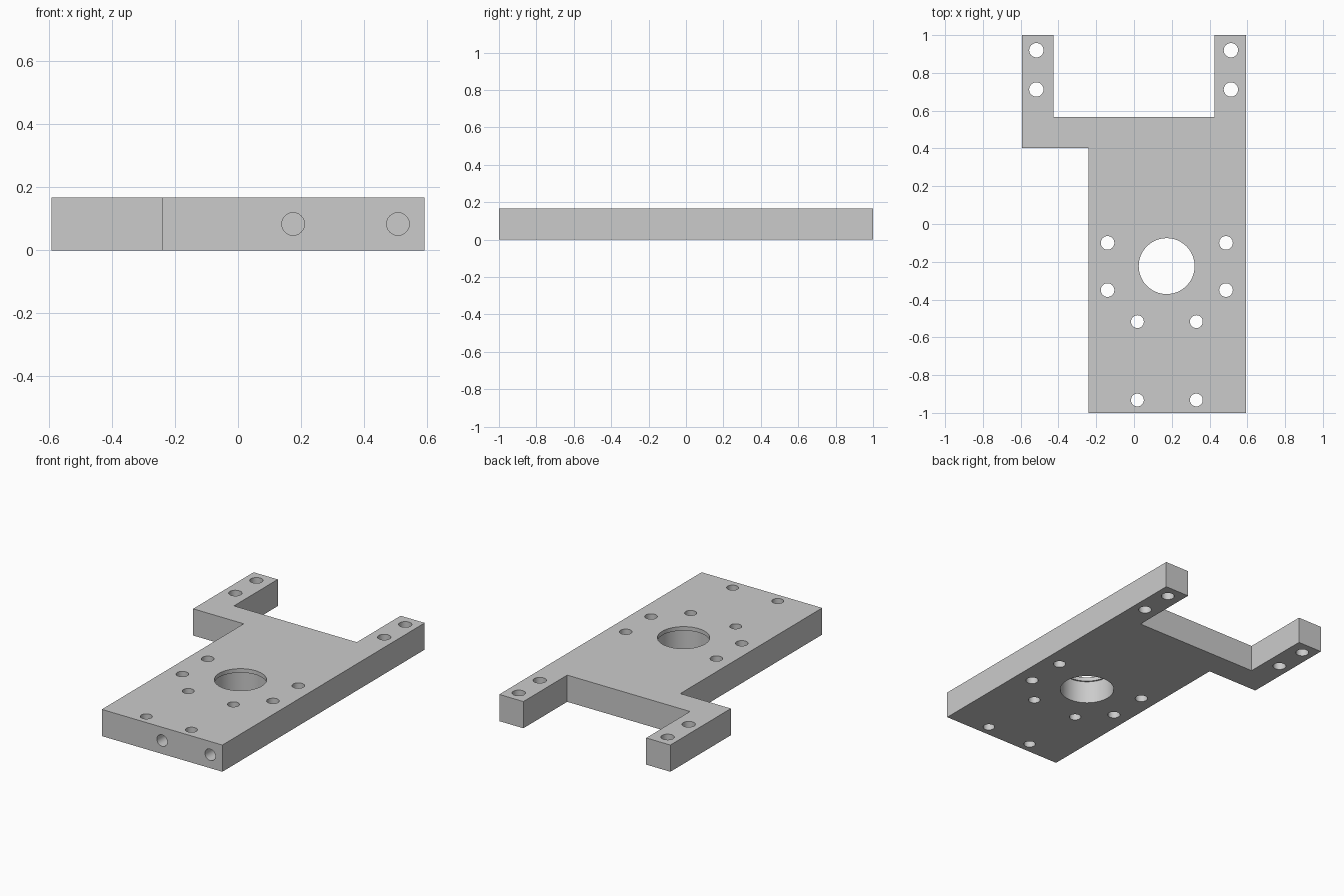
import bpy, bmesh
from math import pi

cube = bpy.data.objects.get("Cube")
if cube:
    bpy.data.objects.remove(cube, do_unlink=True)

THICK = 0.167

grey = bpy.data.materials.new("plain_grey")
grey.use_nodes = True
grey.diffuse_color = (0.6, 0.6, 0.6, 1)
grey.node_tree.nodes["Principled BSDF"].inputs["Base Color"].default_value = (0.6, 0.6, 0.6, 1)

# Plate outline with two rear arms, extruded upward
outline = [(-0.242, -1), (0.592, -1), (0.592, 1), (0.425, 1), (0.425, 0.567),
           (-0.425, 0.567), (-0.425, 1), (-0.592, 1), (-0.592, 0.402), (-0.242, 0.402)]
bm = bmesh.new()
base = bm.faces.new([bm.verts.new((x, y, 0)) for x, y in outline])
top = bmesh.ops.extrude_face_region(bm, geom=[base])["geom"]
bmesh.ops.translate(bm, vec=(0, 0, THICK),
                    verts=[v for v in top if isinstance(v, bmesh.types.BMVert)])
bmesh.ops.recalc_face_normals(bm, faces=bm.faces)
mesh = bpy.data.meshes.new("mounting_plate")
bm.to_mesh(mesh)
bm.free()
plate = bpy.data.objects.new("mounting_plate", mesh)
bpy.context.collection.objects.link(plate)
mesh.materials.append(grey)


def drill(x, y, z, radius, depth, sides=32, along_y=False):
    """Cut a cylindrical hole centred at the given point."""
    bpy.ops.mesh.primitive_cylinder_add(vertices=sides, radius=radius, depth=depth,
                                        location=(x, y, z),
                                        rotation=(pi / 2 if along_y else 0, 0, 0))
    cutter = bpy.context.object
    cutter.name = "hole_cutter"
    cutter.hide_render = True
    cutter.data.materials.append(grey)
    mod = plate.modifiers.new("hole", 'BOOLEAN')
    mod.operation = 'DIFFERENCE'
    mod.solver = 'EXACT'
    mod.object = cutter
    bpy.context.view_layer.objects.active = plate
    bpy.ops.object.modifier_apply(modifier=mod.name)
    bpy.data.objects.remove(cutter, do_unlink=True)


mid = THICK / 2

# Arm holes
for x in (-0.517, 0.513):
    for y in (0.92, 0.712):
        drill(x, y, mid, 0.038, 1)

# Holes beside the bore
for x in (-0.14, 0.487):
    for y in (-0.10, -0.35):
        drill(x, y, mid, 0.036, 1)

# Holes in the front half
for x in (0.018, 0.33):
    for y in (-0.517, -0.932):
        drill(x, y, mid, 0.034, 1)

# Large bore, widened from below to leave a thin lip at the top
drill(0.173, -0.223, mid, 0.148, 1, 64)
drill(0.173, -0.223, THICK - 0.025 - 0.5, 0.157, 1, 64)

# Blind holes in the front edge
for x in (0.175, 0.508):
    drill(x, -1, mid, 0.036, 0.5, along_y=True)

bpy.ops.object.select_all(action='DESELECT')
plate.select_set(True)
bpy.context.view_layer.objects.active = plate
bpy.ops.object.shade_smooth_by_angle(angle=pi / 6)
